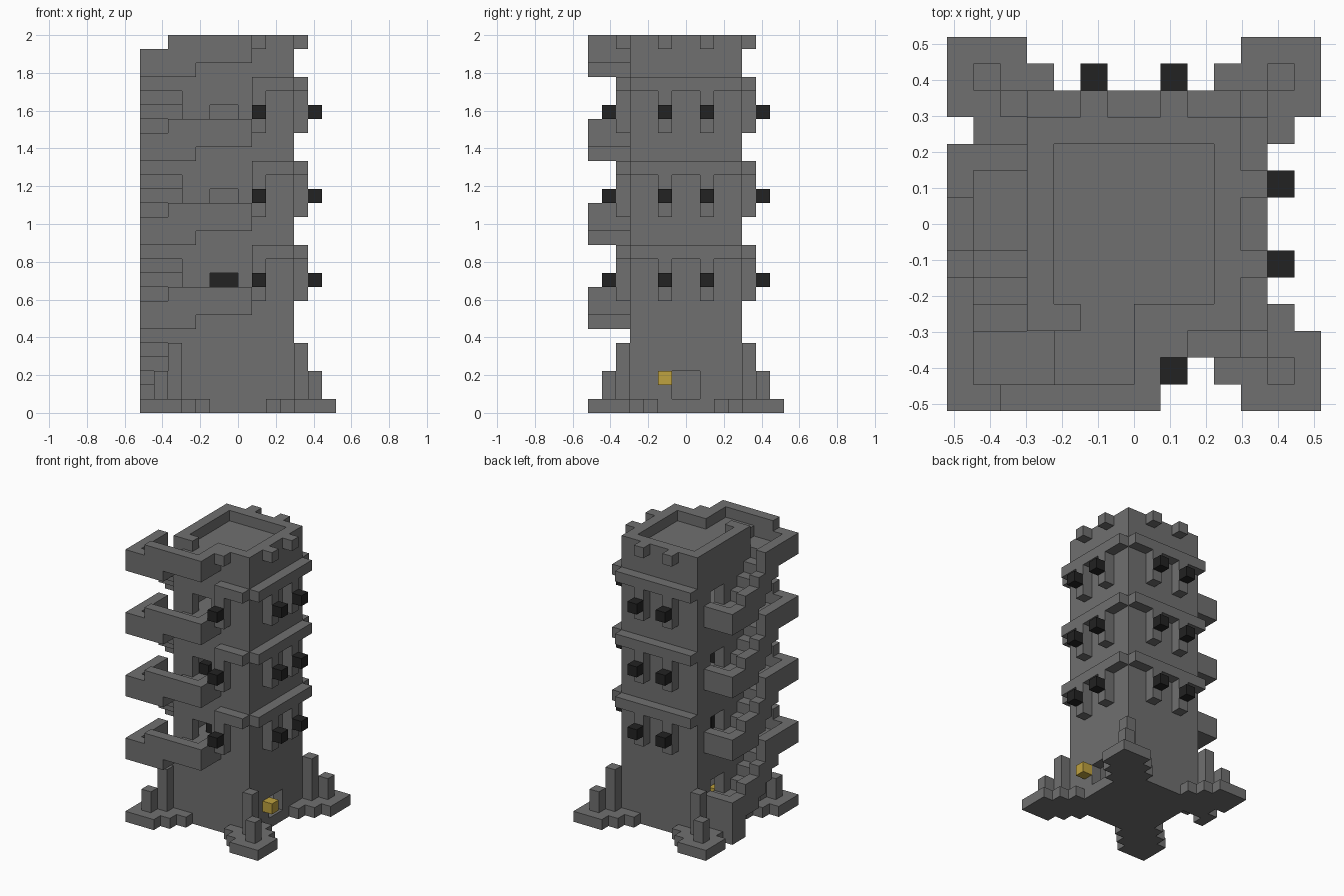
import bpy, bmesh
from mathutils import Vector

if "Cube" in bpy.data.objects:
    bpy.data.objects.remove(bpy.data.objects["Cube"])

U = 2 / 27   # one block
MID = 7      # grid index of the centre line


def material(name, rgb):
    m = bpy.data.materials.new(name)
    m.use_nodes = True
    m.diffuse_color = (*rgb, 1)
    bsdf = next(n for n in m.node_tree.nodes if n.type == 'BSDF_PRINCIPLED')
    bsdf.inputs["Base Color"].default_value = (*rgb, 1)
    bsdf.inputs["Roughness"].default_value = 0.9
    return m


stone = material("stone grey", (0.16, 0.16, 0.16))
black = material("lamp black", (0.016, 0.016, 0.016))
gold = material("gold", (0.52, 0.36, 0.05))


def blocks(name, boxes, mat):
    """One object from boxes given as (x0, x1, y0, y1, z0, z1) in block units."""
    bm = bmesh.new()
    for x0, x1, y0, y1, z0, z1 in boxes:
        size = Vector((x1 - x0, y1 - y0, z1 - z0)) * U
        mid = Vector(((x0 + x1) / 2 - MID, (y0 + y1) / 2 - MID, (z0 + z1) / 2)) * U
        for v in bmesh.ops.create_cube(bm, size=1)["verts"]:
            v.co = v.co * size + mid
    mesh = bpy.data.meshes.new(name)
    bm.to_mesh(mesh)
    bm.free()
    mesh.materials.append(mat)
    ob = bpy.data.objects.new(name, mesh)
    bpy.context.scene.collection.objects.link(ob)
    return ob


def cut(target, boxes):
    """Carve each box out of the target."""
    for box in boxes:
        cutter = blocks("cutter", [box], stone)
        mod = target.modifiers.new("opening", 'BOOLEAN')
        mod.operation, mod.solver, mod.object = 'DIFFERENCE', 'EXACT', cutter
        bpy.context.view_layer.objects.active = target
        bpy.ops.object.modifier_apply(modifier=mod.name)
        bpy.data.objects.remove(cutter)


# Hollow tower with floors, doors and an open roof
tower = blocks("tower", [(3, 11, 3, 11, 0, 27)], stone)
openings = [(4, 10, 4, 10, 26, 28), (9.5, 12, 6, 8, 1, 3)]
for k in range(4):
    floor = 6 * k + 2
    openings.append((4, 10, 4, 10, max(floor, 1) if k else 1, floor + 5))
    openings.append((2, 4.5, 7, 9, floor + 1, floor + 3))
    openings.append((5, 7, 2, 4.5, floor + 6, floor + 8))
cut(tower, openings)

# Stepped corner feet with two buttress posts each
for side, sx in (("right", 0), ("left", 1)):
    for end, sy in (("front", 0), ("back", 1)):
        def corner(a, b, z0, z1):
            x = (a, b) if sx else (14 - b, 14 - a)
            y = (a, b) if sy else (14 - b, 14 - a)
            return (*x, *y, z0, z1)
        blocks(f"{end}_{side}_foot",
               [corner(a, a + 3, 0, 1) for a in (9, 10, 11)], stone)
        blocks(f"{end}_{side}_posts",
               [corner(11, 12, 1, 5), corner(12, 13, 1, 3)], stone)


# Wall trim: ledge, hanging brackets, lamps and roof blocks
def on_wall(wall, a, b, out, z0, z1):
    if wall == "front":
        return (a, b, 3 - out, 4 - out, z0, z1)
    if wall == "back":
        return (a, b, 10 + out, 11 + out, z0, z1)
    return (10 + out, 11 + out, a, b, z0, z1)


for wall, start, spots in (("front", 8, (8,)), ("back", 3, (5, 8)), ("left", 3, (5, 8))):
    trim, lamps = [], []
    for z in (8, 14, 20):
        trim.append(on_wall(wall, start, 11, 1, z + 3, z + 4))
        for s in spots:
            trim.append(on_wall(wall, s, s + 1, 1, z, z + 3))
            lamps.append(on_wall(wall, s, s + 1, 2, z + 1, z + 2))
    for s in spots:
        trim.append(on_wall(wall, s, s + 1, 1, 26, 27))
    blocks(f"{wall}_trim", trim, stone)
    blocks(f"{wall}_lamps", lamps, black)

# Outside stair flights, each climbing to a front balcony
for k in range(1, 5):
    f = 6 * k + 2
    balcony = [
        (4, 8, 0, 3, f - 1, f),           # upper floor
        (0, 4, 0, 3, f - 2, f - 1),       # lower floor
        (2, 8, 0, 1, f - 1, f + 1),       # front parapet
        (0, 4, 0, 1, f - 2, f),
        (7, 8, 0, 3, f - 1, f + 1),       # end wall
        (0, 1, 0, 5, f - 2, f),           # side parapet
    ]
    blocks(f"balcony_{k}", balcony, stone)
    base = f - 6 if k > 1 else 0
    stair = [(0, 3, 3 + i, 4 + i, f - 3 - i, f - 2 - i) for i in range(3)]
    stair += [
        (0, 3, 6, 10, f - 6, f - 5),      # landing
        (0, 3, 9, 10, base, f - 4),       # back wall of the landing
        (0, 1, 8, 10, base, f - 4),       # stepped side parapet
        (0, 1, 6, 8, f - 6, f - 3),
        (0, 1, 5, 6, f - 5, f - 2),
        (0, 1, 4, 5, f - 4, f - 2),
    ]
    blocks(f"stairs_{k}", stair, stone)

# Fittings
blocks("door_lantern", [(11, 12, 5, 6, 2, 3)], gold)
blocks("inner_lantern", [(5, 6, 4, 5, 1, 2)], gold)
blocks("inner_lamps", [(5, 7, 5, 6, 8, 10), (5, 6, 4, 5, 14, 15)], black)
